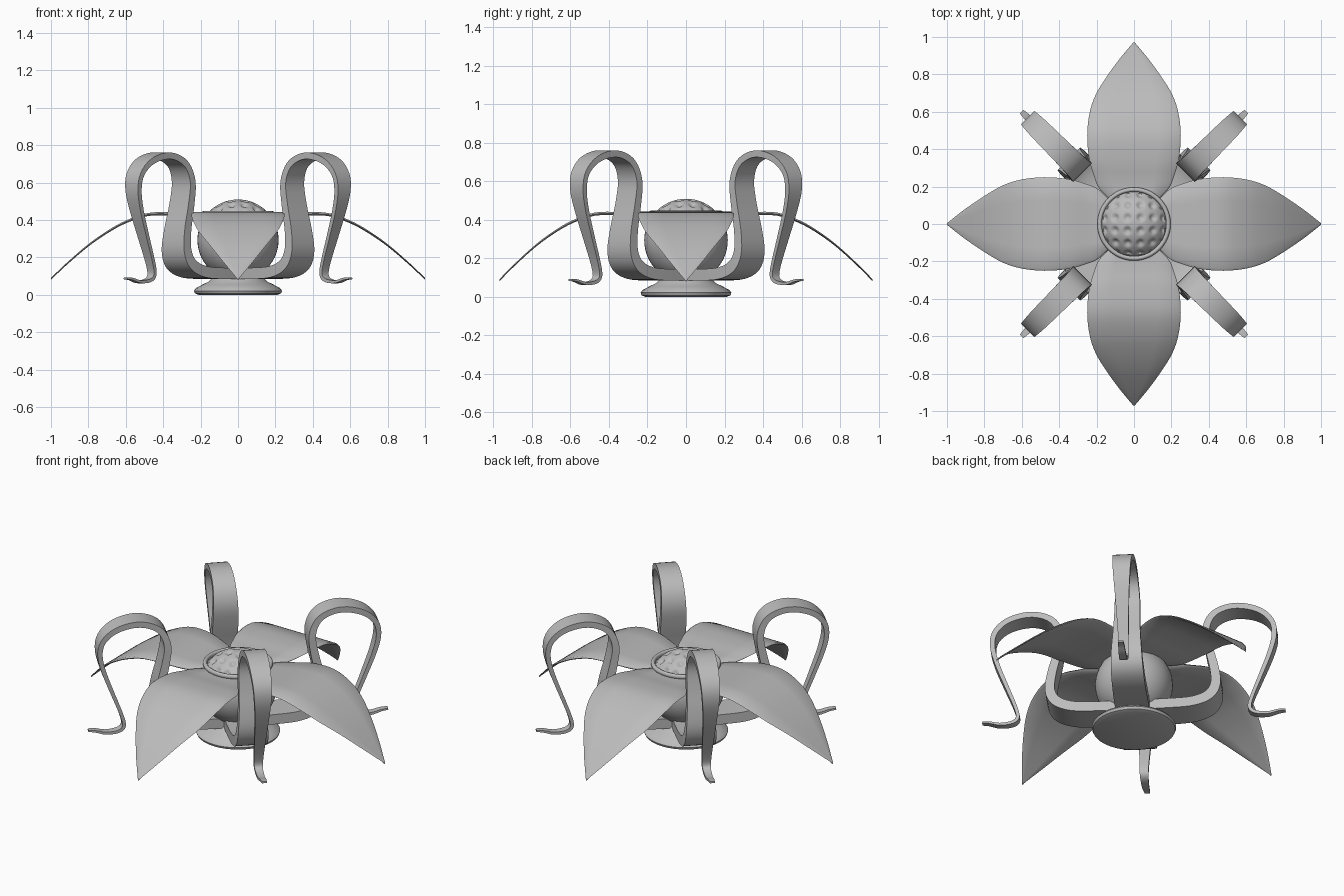
import bpy, bmesh, math
from mathutils import Vector, Matrix

if "Cube" in bpy.data.objects:
    bpy.data.objects.remove(bpy.data.objects["Cube"])

grey = bpy.data.materials.new("plain grey")
grey.diffuse_color = (0.5, 0.5, 0.5, 1)
grey.use_nodes = True
grey.node_tree.nodes["Principled BSDF"].inputs["Base Color"].default_value = grey.diffuse_color


def finish(name, bm, angle=40):
    bmesh.ops.recalc_face_normals(bm, faces=bm.faces[:])
    me = bpy.data.meshes.new(name)
    bm.to_mesh(me)
    bm.free()
    me.materials.append(grey)
    ob = bpy.data.objects.new(name, me)
    bpy.context.collection.objects.link(ob)
    bpy.ops.object.select_all(action='DESELECT')
    bpy.context.view_layer.objects.active = ob
    ob.select_set(True)
    bpy.ops.object.shade_smooth_by_angle(angle=math.radians(angle))
    return ob


def smooth_path(points, steps):
    """Catmull-Rom samples through rows of values."""
    pts = [Vector(p) for p in points]
    pts = [2 * pts[0] - pts[1]] + pts + [2 * pts[-1] - pts[-2]]
    out = []
    for a, b, c, d in zip(pts, pts[1:], pts[2:], pts[3:]):
        for i in range(steps):
            t = i / steps
            out.append(0.5 * (2 * b + (c - a) * t + (2 * a - 5 * b + 4 * c - d) * t * t
                              + (3 * b - a - 3 * c + d) * t ** 3))
    return out + [pts[-2]]


def lathe(name, profile, segments=48, angle=40):
    bm = bmesh.new()
    vs = [bm.verts.new((r, 0, z)) for r, z in profile]
    es = [bm.edges.new(p) for p in zip(vs, vs[1:])]
    bmesh.ops.spin(bm, geom=vs + es, axis=(0, 0, 1), cent=(0, 0, 0),
                   angle=math.tau, steps=segments, use_duplicate=False)
    bmesh.ops.remove_doubles(bm, verts=bm.verts[:], dist=1e-4)
    return finish(name, bm, angle)


# Foot, round cup and rim
lathe("foot", [(0, 0), (0.21, 0), (0.23, 0.008), (0.236, 0.022), (0.225, 0.036),
               (0.19, 0.055), (0.155, 0.072), (0.13, 0.1), (0, 0.1)])
R, CZ = 0.217, 0.293
lathe("cup", [(R * math.sin(a), CZ - R * math.cos(a))
              for a in (math.radians(130) * i / 20 for i in range(21))])
lathe("rim", [(0.184 + 0.012 * math.cos(a), 0.434 + 0.014 * math.sin(a))
              for a in (math.tau * i / 12 for i in range(13))])

# Dimpled seed head: dimples lie on a square grid wrapped over the dome
bm = bmesh.new()
bmesh.ops.create_icosphere(bm, subdivisions=6, radius=1)
bmesh.ops.delete(bm, geom=[v for v in bm.verts if v.co.z < 0.45], context='VERTS')
STEP = 0.33
for v in bm.verts:
    n = v.co.normalized()
    polar = math.acos(min(1, n.z))
    flat = Vector((n.x, n.y)).normalized() * polar if polar > 1e-5 else Vector((0, 0))
    off = [(c / STEP) - math.floor(c / STEP) - 0.5 for c in flat]
    r = math.hypot(*off) / 0.4
    dip = 0.014 * (1 - r * r) ** 2 if r < 1 else 0
    v.co = n * (R - dip) + Vector((0, 0, CZ))
finish("seed_head", bm, 60)

# Petals: (distance, half width, height)
PETAL = [(0.12, 0.12, 0.412), (0.19, 0.186, 0.415), (0.25, 0.212, 0.42), (0.35, 0.24, 0.432),
         (0.48, 0.25, 0.43), (0.6, 0.238, 0.39), (0.7, 0.207, 0.335), (0.8, 0.15, 0.265),
         (0.9, 0.082, 0.18), (0.97, 0.028, 0.115), (1.0, 0.004, 0.086)]
for k, name in enumerate(("petal_right", "petal_back", "petal_left", "petal_front")):
    bm = bmesh.new()
    reach = 0.97 if k % 2 else 1.0
    rings = []
    for u, w, z in smooth_path(PETAL, 4):
        u = u * (1 + (reach - 1) * max(0, u - 0.2) / 0.8)
        t = 0.011 - 0.006 * u
        e = min(0.012, w * 0.4)
        section = [(-w, 0), (-w + e, t), (-w / 2, t), (0, t), (w / 2, t), (w - e, t),
                   (w, 0), (w - e, -t), (w / 2, -t), (0, -t), (-w / 2, -t), (-w + e, -t)]
        rings.append([bm.verts.new((u, y, z + h)) for y, h in section])
    for a, b in zip(rings, rings[1:]):
        for i in range(12):
            j = (i + 1) % 12
            bm.faces.new((a[i], a[j], b[j], b[i]))
    bm.faces.new(rings[0])
    bm.faces.new(rings[-1])
    bm.transform(Matrix.Rotation(k * math.pi / 2, 4, 'Z'))
    finish(name, bm, 60)

# Curling ribbon arms: (distance, height, width, thickness)
ARM = [(0, 0.115, 0.19, 0.06), (0.2, 0.115, 0.19, 0.06), (0.34, 0.125, 0.185, 0.06),
       (0.43, 0.165, 0.18, 0.06), (0.465, 0.24, 0.17, 0.055), (0.455, 0.35, 0.155, 0.05),
       (0.425, 0.48, 0.145, 0.045), (0.41, 0.6, 0.14, 0.04), (0.445, 0.69, 0.13, 0.037),
       (0.52, 0.735, 0.125, 0.035), (0.61, 0.742, 0.12, 0.035), (0.71, 0.71, 0.115, 0.033),
       (0.775, 0.645, 0.105, 0.03), (0.79, 0.56, 0.095, 0.028), (0.765, 0.45, 0.08, 0.025),
       (0.71, 0.3, 0.065, 0.022), (0.665, 0.18, 0.055, 0.02), (0.65, 0.11, 0.05, 0.02),
       (0.68, 0.078, 0.045, 0.018), (0.75, 0.07, 0.04, 0.015), (0.81, 0.085, 0.035, 0.012),
       (0.85, 0.089, 0.028, 0.01)]
path = smooth_path(ARM, 4)
for k, name in enumerate(("arm_back_right", "arm_back_left", "arm_front_left", "arm_front_right")):
    bm = bmesh.new()
    rings = []
    for i, (d, z, w, t) in enumerate(path):
        tan = path[min(i + 1, len(path) - 1)] - path[max(i - 1, 0)]
        n = Vector((-tan[1], 0, tan[0])).normalized() * t / 2
        c, side = Vector((d, 0, z)), Vector((0, w / 2, 0))
        rings.append([bm.verts.new(p) for p in (c + n + side, c + n - side,
                                                c - n - side, c - n + side)])
    for a, b in zip(rings, rings[1:]):
        for i in range(4):
            j = (i + 1) % 4
            bm.faces.new((a[i], a[j], b[j], b[i]))
    bm.faces.new(rings[0])
    bm.faces.new(rings[-1])
    bm.transform(Matrix.Rotation(math.pi / 4 + k * math.pi / 2, 4, 'Z'))
    finish(name, bm)
